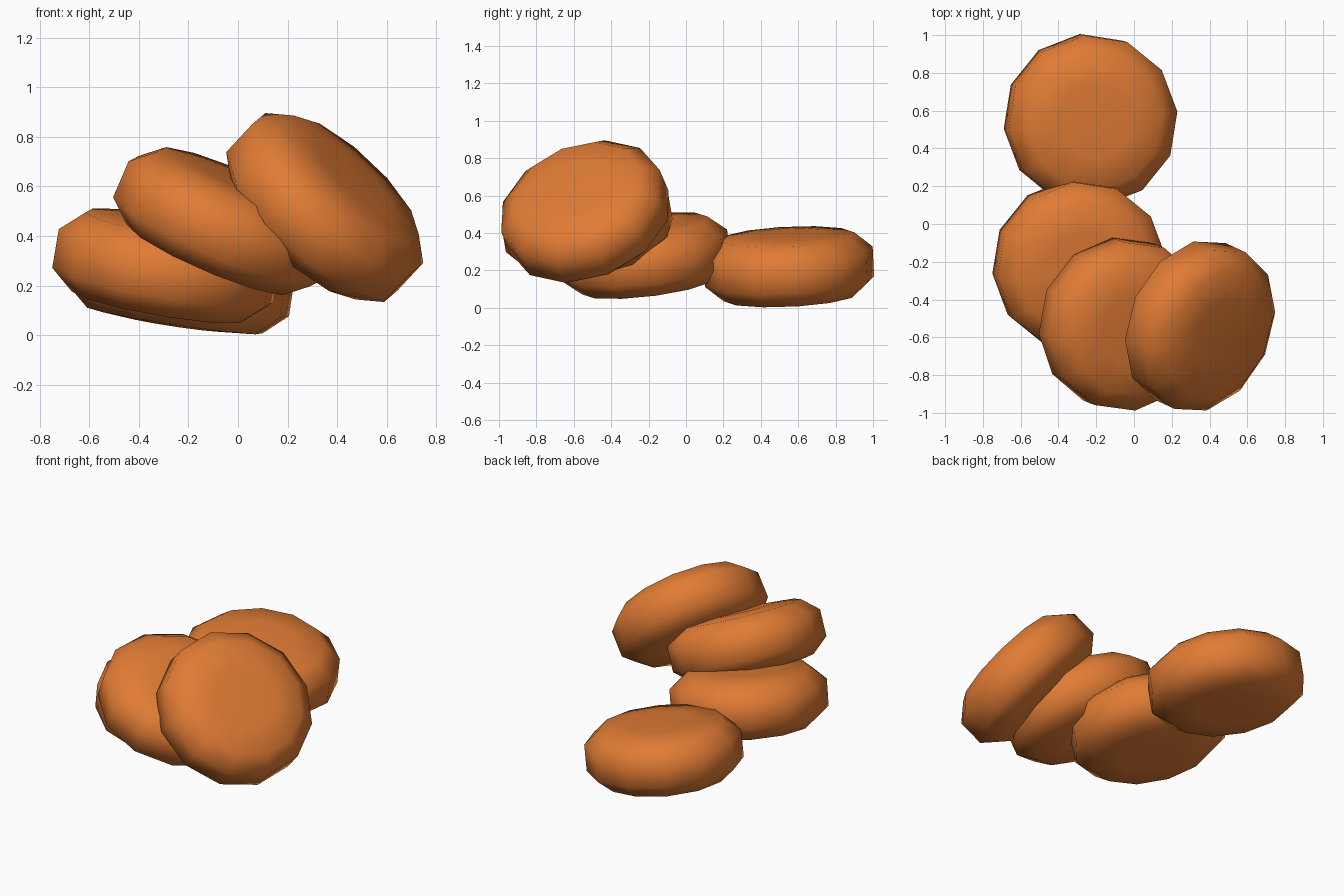
import bpy, bmesh, math
from mathutils import Vector, Matrix

if "Cube" in bpy.data.objects:
    bpy.data.objects.remove(bpy.data.objects["Cube"])

orange = bpy.data.materials.new("baked orange")
orange.diffuse_color = (0.75, 0.2, 0.035, 1)
orange.use_nodes = True
orange.node_tree.nodes["Principled BSDF"].inputs["Base Color"].default_value = orange.diffuse_color

SIDES = 12
# half profile (radius, height): slightly domed face, chamfer, upright rim
HALF = [(0.2, 0.178), (0.36, 0.163), (0.455, 0.08)]
PROFILE = HALF + [(r, -z) for r, z in reversed(HALF)]


def disc(name, centre, normal, phase):
    """Lathe one rounded disc and tilt it so its axis follows the normal."""
    bm = bmesh.new()
    rings = []
    for r, z in PROFILE:
        angles = [math.radians(phase) + math.tau * i / SIDES for i in range(SIDES)]
        rings.append([bm.verts.new((r * math.cos(a), r * math.sin(a), z)) for a in angles])
    for a, b in zip(rings, rings[1:]):
        for i in range(SIDES):
            j = (i + 1) % SIDES
            bm.faces.new((a[i], b[i], b[j], a[j]))
    bm.faces.new(rings[0])
    bm.faces.new(rings[-1][::-1])
    tilt = Vector((0, 0, 1)).rotation_difference(Vector(normal).normalized())
    bm.transform(Matrix.Translation(centre) @ tilt.to_matrix().to_4x4())
    bmesh.ops.recalc_face_normals(bm, faces=bm.faces)
    for f in bm.faces:
        f.smooth = True
    mesh = bpy.data.meshes.new(name)
    bm.to_mesh(mesh)
    bm.free()
    mesh.materials.append(orange)
    bpy.context.collection.objects.link(bpy.data.objects.new(name, mesh))


# four discs toppled over one another, each leaning more than the last
disc("back_disc", (-0.23, 0.55, 0.22), (0.15, -0.05, 1), 6)
disc("lower_disc", (-0.29, -0.22, 0.28), (0.17, -0.12, 1), 6)
disc("middle_disc", (-0.055, -0.53, 0.46), (0.43, -0.17, 1), 6)
disc("front_disc", (0.35, -0.54, 0.515), (0.65, -0.30, 0.70), 6)
